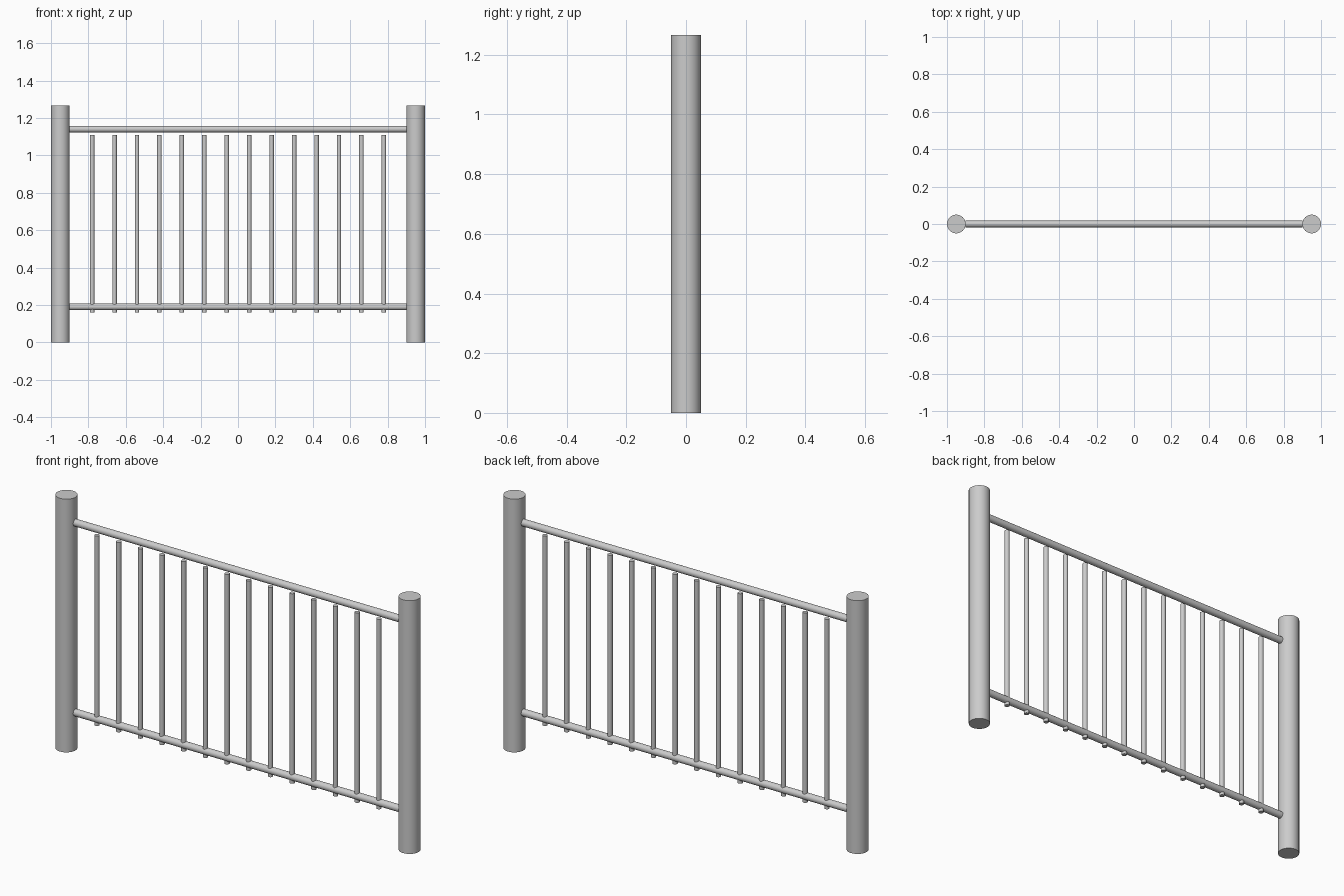
import bpy
import math

if "Cube" in bpy.data.objects:
    bpy.data.objects.remove(bpy.data.objects["Cube"])


def cylinder(name, radius, length, centre, sides, rot=(0, 0, 0)):
    bpy.ops.mesh.primitive_cylinder_add(vertices=sides, radius=radius, depth=length,
                                        location=centre, rotation=rot)
    obj = bpy.context.object
    obj.name = name
    bpy.ops.object.shade_smooth_by_angle(angle=math.radians(40))
    return obj


POST_H, POST_R = 1.267, 0.05
RAIL_R, RAIL_LEN = 0.0175, 1.8
BAR_R, BAR_BOTTOM, BAR_TOP = 0.012, 0.16, 1.11

# End posts
for side, x in (("left", -0.95), ("right", 0.95)):
    cylinder(f"{side}_post", POST_R, POST_H, (x, 0, POST_H / 2), 48)

# Horizontal rails between the posts
for name, z in (("bottom_rail", 0.19), ("top_rail", 1.14)):
    cylinder(name, RAIL_R, RAIL_LEN, (0, 0, z), 32, (0, math.pi / 2, 0))

# Evenly spaced balusters, passing through the bottom rail
for i in range(14):
    cylinder(f"baluster_{i + 1}", BAR_R, BAR_TOP - BAR_BOTTOM,
             (-0.78 + 0.12 * i, 0, (BAR_TOP + BAR_BOTTOM) / 2), 24)
